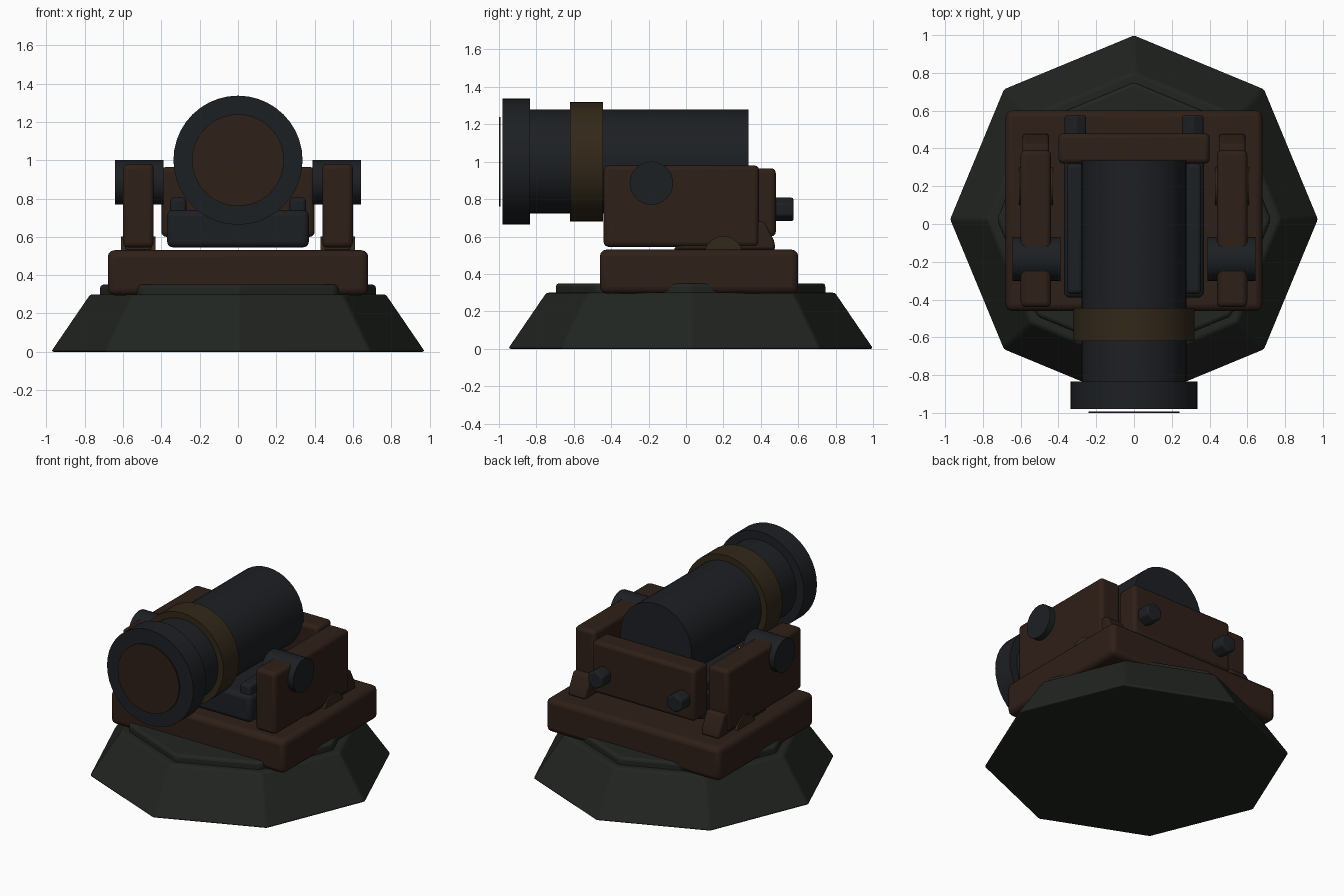
import bpy
import bmesh
from math import pi, sin, cos, radians
from mathutils import Matrix

cube = bpy.data.objects.get("Cube")
if cube:
    bpy.data.objects.remove(cube, do_unlink=True)


def material(name, rgb):
    mat = bpy.data.materials.new(name)
    mat.use_nodes = True
    mat.diffuse_color = (*rgb, 1)
    bsdf = next(n for n in mat.node_tree.nodes if n.type == 'BSDF_PRINCIPLED')
    bsdf.inputs["Base Color"].default_value = (*rgb, 1)
    bsdf.inputs["Roughness"].default_value = 0.7
    return mat


WOOD = material("dark_wood", (0.028, 0.014, 0.009))
IRON = material("black_iron", (0.012, 0.014, 0.017))
STONE = material("dark_stone", (0.015, 0.018, 0.015))
BRASS = material("aged_brass", (0.032, 0.021, 0.010))


def finish(name, bm, mat, bevel=0, segments=3):
    bmesh.ops.recalc_face_normals(bm, faces=bm.faces)
    mesh = bpy.data.meshes.new(name)
    bm.to_mesh(mesh)
    bm.free()
    obj = bpy.data.objects.new(name, mesh)
    bpy.context.collection.objects.link(obj)
    mesh.materials.append(mat)
    if bevel:
        mod = obj.modifiers.new("Bevel", 'BEVEL')
        mod.width = bevel
        mod.segments = segments
        mod.limit_method = 'ANGLE'
    bpy.ops.object.select_all(action='DESELECT')
    obj.select_set(True)
    bpy.context.view_layer.objects.active = obj
    bpy.ops.object.shade_smooth_by_angle(angle=radians(35))
    return obj


def box(name, x, y, z, mat, bevel):
    bm = bmesh.new()
    bmesh.ops.create_cube(bm, size=1)
    for v in bm.verts:
        v.co = [lo + (c + 0.5) * (hi - lo) for c, (lo, hi) in zip(v.co, (x, y, z))]
    return finish(name, bm, mat, bevel)


def prism(name, points, place, start, end, mat, bevel=0):
    """Extrude a closed 2D profile; place(u, v, depth) gives the position."""
    bm = bmesh.new()
    rings = [[bm.verts.new(place(u, v, d)) for u, v in points] for d in (start, end)]
    n = len(points)
    for ring in rings:
        bm.faces.new(ring)
    for i in range(n):
        j = (i + 1) % n
        bm.faces.new((rings[0][i], rings[0][j], rings[1][j], rings[1][i]))
    return finish(name, bm, mat, bevel)


def circle(u, v, r, n):
    return [(u + r * sin(2 * pi * i / n), v + r * cos(2 * pi * i / n)) for i in range(n)]


def along_x(u, v, d):
    return (d, u, v)


def along_y(u, v, d):
    return (u, d, v)


# Eight-sided stone plinth and its upper step
for name, r1, r2, z1, z2, bevel in (("plinth", 0.98, 0.775, 0, 0.30, 0.015),
                                    ("plinth_step", 0.725, 0.725, 0.27, 0.35, 0.02)):
    bm = bmesh.new()
    bmesh.ops.create_cone(bm, cap_ends=True, segments=8, radius1=r1, radius2=r2,
                          depth=z2 - z1,
                          matrix=Matrix.Translation((0, 0.025, (z1 + z2) / 2)))
    finish(name, bm, STONE, bevel)

# Wooden carriage
box("carriage_bed", (-0.68, 0.68), (-0.46, 0.60), (0.295, 0.53), WOOD, 0.035)
box("rear_beam", (-0.40, 0.40), (0.32, 0.48), (0.60, 0.965), WOOD, 0.025)

# Iron cradle below the barrel
box("cradle", (-0.37, 0.37), (-0.39, 0.34), (0.545, 0.74), IRON, 0.03)

# Barrel along y: tube, muzzle ring, band and wooden plug
for name, r, start, end, mat in (("barrel", 0.278, -0.90, 0.335, IRON),
                                 ("muzzle_ring", 0.337, -0.98, -0.835, IRON),
                                 ("barrel_band", 0.32, -0.62, -0.445, BRASS),
                                 ("muzzle_plug", 0.24, -1.0, -0.992, WOOD)):
    prism(name, circle(0, 1.0, r, 40), along_y, start, end, mat)

# Parts repeated on both sides
FOOT = [(-0.07, 0.53), (0.48, 0.53), (0.47, 0.58), (0.42, 0.68), (0.10, 0.68)]
for side, s in (("left", 1), ("right", -1)):
    def span(a, b):
        return tuple(sorted((s * a, s * b)))

    box(side + "_cheek", span(0.44, 0.60), (-0.44, 0.39), (0.545, 0.98), WOOD, 0.025)
    box(side + "_cradle_rail", span(0.27, 0.355), (-0.37, 0.32), (0.70, 0.805), IRON, 0.02)
    prism(side + "_cheek_foot", FOOT, along_x, *span(0.45, 0.59), WOOD, 0.015)
    prism(side + "_foot_roller", circle(0.20, 0.50, 0.103, 24), along_x,
          *span(0.43, 0.61), BRASS)
    prism(side + "_trunnion", circle(-0.185, 0.885, 0.116, 32), along_x,
          *span(0.39, 0.643), IRON)
    prism(side + "_rear_bolt", circle(s * 0.31, 0.745, 0.066, 6), along_y,
          0.44, 0.575, IRON, 0.012)
